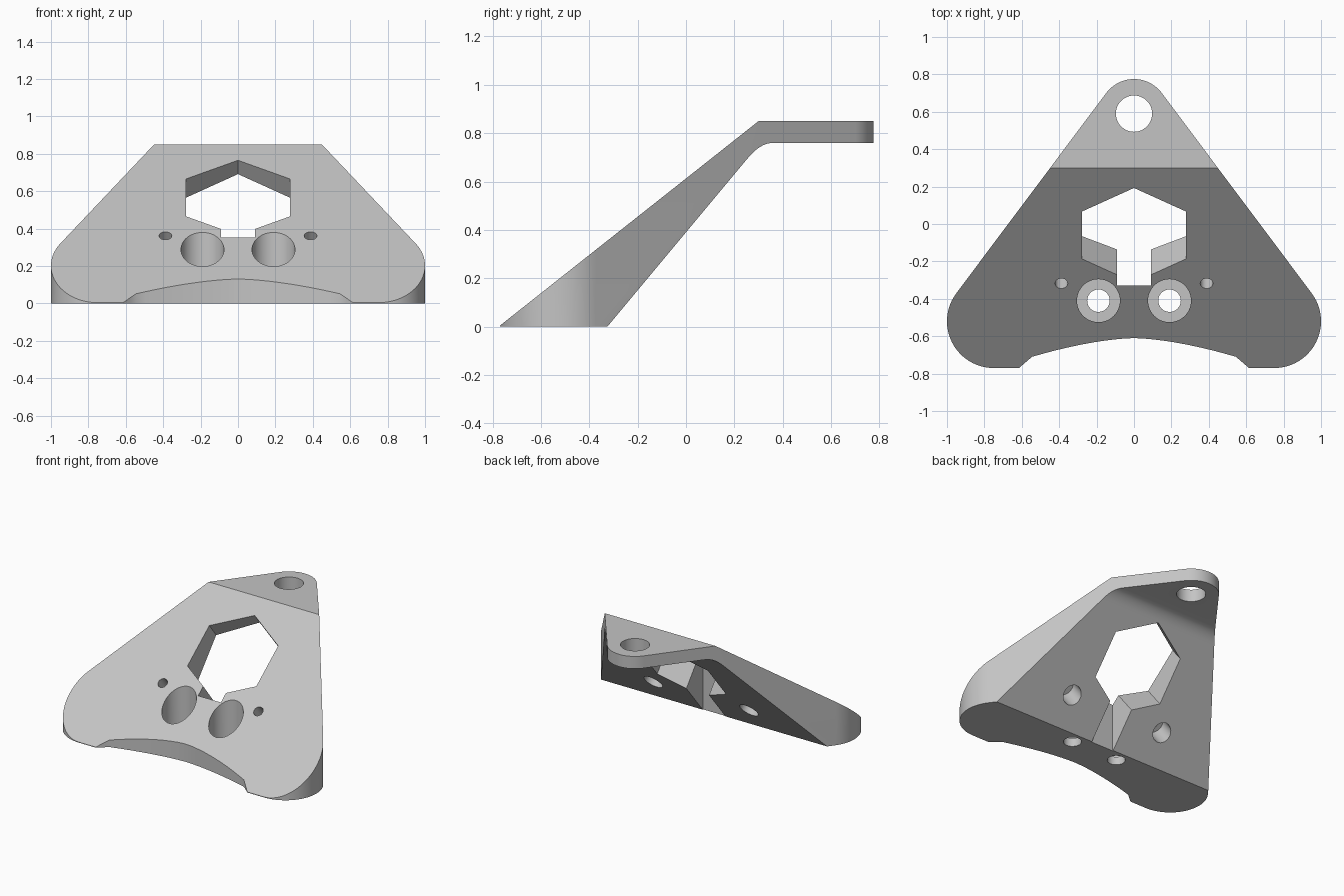
import bpy, math
from math import cos, sin, radians
from mathutils import Vector, Matrix

if "Cube" in bpy.data.objects:
    bpy.data.objects.remove(bpy.data.objects["Cube"], do_unlink=True)

grey = bpy.data.materials.new("plain grey")
grey.use_nodes = True
grey.diffuse_color = (0.55, 0.55, 0.55, 1)
grey.node_tree.nodes["Principled BSDF"].inputs["Base Color"].default_value = grey.diffuse_color

UP = Matrix.Identity(4)


def prism(name, outline, low, high, matrix=UP):
    """Extrude a closed 2D outline along local z, then place it."""
    n = len(outline)
    verts = [(x, y, h) for h in (low, high) for x, y in outline]
    faces = [tuple(range(n))[::-1], tuple(range(n, 2 * n))]
    faces += [(i, (i + 1) % n, (i + 1) % n + n, i + n) for i in range(n)]
    mesh = bpy.data.meshes.new(name)
    mesh.from_pydata([matrix @ Vector(v) for v in verts], [], faces)
    mesh.materials.append(grey)
    obj = bpy.data.objects.new(name, mesh)
    bpy.context.collection.objects.link(obj)
    return obj


def arc(cx, cy, r, start, end, steps):
    return [(cx + r * cos(radians(start + (end - start) * i / steps)),
             cy + r * sin(radians(start + (end - start) * i / steps)))
            for i in range(steps + 1)]


def circle(r, sides=48, cx=0, cy=0):
    return arc(cx, cy, r, 0, 360, sides)[:-1]


def combine(target, tool, operation="DIFFERENCE"):
    """Apply a boolean and remove the tool."""
    tool.hide_render = True
    mod = target.modifiers.new("cut", "BOOLEAN")
    mod.operation, mod.object, mod.solver = operation, tool, "EXACT"
    bpy.context.view_layer.objects.active = target
    bpy.ops.object.modifier_apply(modifier=mod.name)
    bpy.data.objects.remove(tool, do_unlink=True)


# Plan outline: rounded tip, two rounded feet, bowed front edge
bow = [(0.545 * t / 10, -0.61 - 0.1 * (t / 10) ** 1.6) for t in range(11)]
half = bow + [(0.58, -0.74), (0.615, -0.77)]
half += arc(0.75, -0.52, 0.25, -90, 36, 24)
half += arc(0, 0.59, 0.185, 36, 90, 12)
plan = half + [(-x, y) for x, y in half[-2:0:-1]]

# Side profile: flat foot, sloping web, filleted underside, flat tab
side = [(-0.775, 0), (-0.325, 0)]
bend = [Vector(p) for p in ((0.25, 0.69), (0.305, 0.76), (0.36, 0.76))]
for i in range(9):
    t = i / 8
    side.append(tuple(bend[0] * (1 - t) ** 2 + bend[1] * 2 * t * (1 - t) + bend[2] * t * t))
side += [(0.85, 0.76), (0.85, 0.85), (0.30, 0.85)]

bracket = prism("bracket", plan, -0.2, 1.1)
sideways = Matrix(((0, 0, 1, 0), (1, 0, 0, 0), (0, 1, 0, 0), (0, 0, 0, 1)))
combine(bracket, prism("side_profile", side, -1.2, 1.2, sideways), "INTERSECT")

# Frame lying on the sloping top face
tilt = math.atan2(0.85, 1.075)


def on_slope(x, y):
    z = (y + 0.775) * math.tan(tilt)
    return Matrix.Translation((x, y, z)) @ Matrix.Rotation(tilt, 4, "X")


# Hexagonal window square to the slope, with a vertical slot below it
hexagon = arc(0, 0, 0.322, 30, 330, 5)
combine(bracket, prism("hex_window", hexagon, -0.6, 0.3, on_slope(0, -0.06)))
slot = [(-0.092, -0.33), (0.092, -0.33), (0.092, -0.06), (-0.092, -0.06)]
combine(bracket, prism("slot", slot, -0.3, 0.9))

# Tab hole
combine(bracket, prism("tab_hole", circle(0.097, cy=0.59), 0.5, 1.2))

for s in (-1, 1):
    # Vertical bolt hole with a deep counterbore from above
    combine(bracket, prism("bolt_hole", circle(0.06, cx=s * 0.19, cy=-0.41), -0.2, 0.5))
    combine(bracket, prism("counterbore", circle(0.115, cx=s * 0.19, cy=-0.41), 0.06, 0.9))
    # Small screw hole square to the slope, widened from the underside
    place = on_slope(s * 0.388, -0.318)
    combine(bracket, prism("screw_hole", circle(0.034, 32), -0.6, 0.2, place))
    combine(bracket, prism("screw_pocket", circle(0.068, 32), -0.5, -0.09, place))

bpy.ops.object.select_all(action="DESELECT")
bracket.select_set(True)
bpy.context.view_layer.objects.active = bracket
bpy.ops.object.shade_smooth_by_angle(angle=radians(25))
